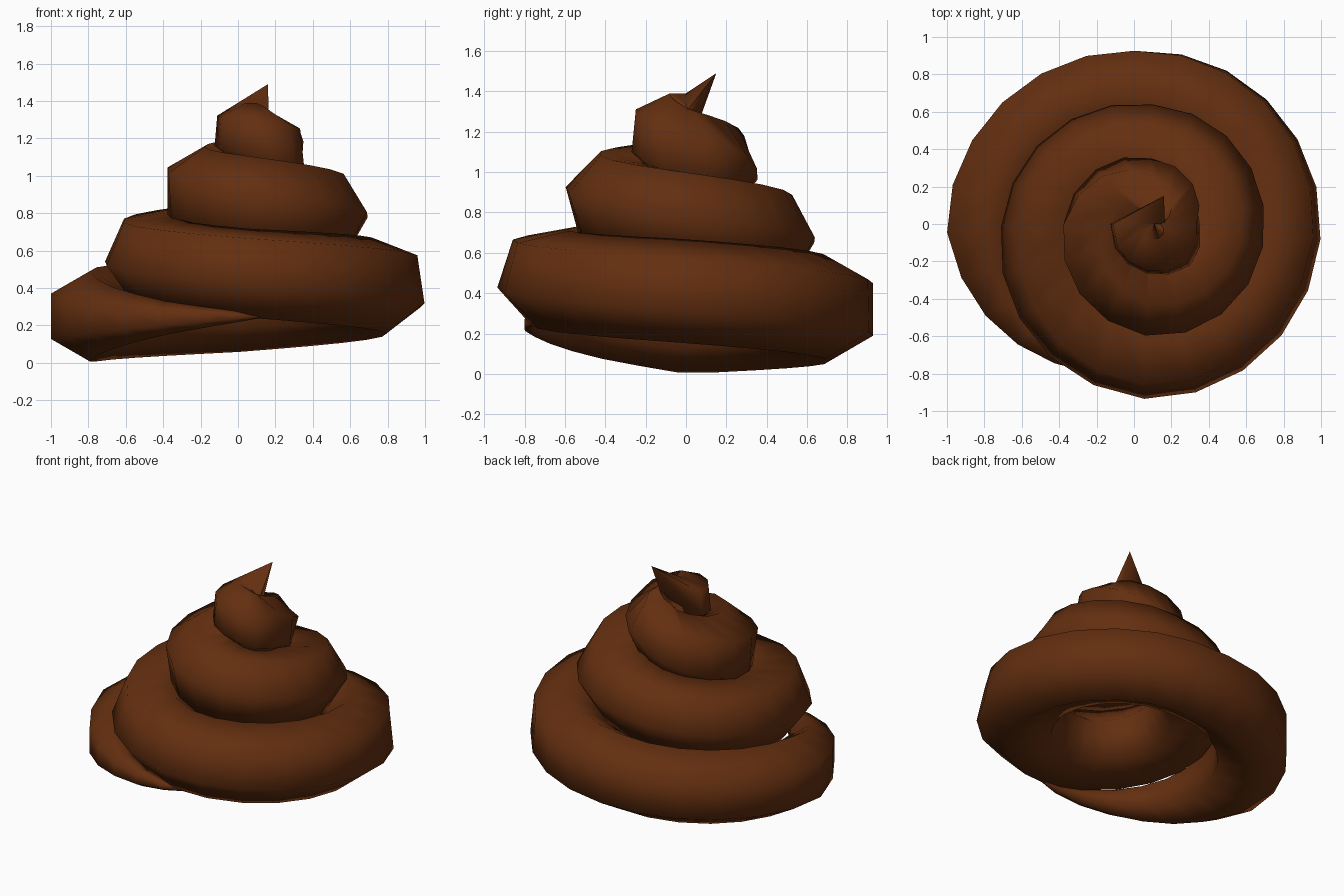
import bpy
import bmesh
from math import radians, cos, sin
from mathutils import Vector

cube = bpy.data.objects.get("Cube")
if cube:
    bpy.data.objects.remove(cube, do_unlink=True)

# Clockwise spiral stations:
# angle, axis x, spiral radius, height, strand radius, twist, inward stretch
STATIONS = [
    (78, 0, .77, .25, .004, 0, 1), (120, 0, .78, .24, .09, 0, 1),
    (150, 0, .79, .24, .17, 0, 1), (180, 0, .79, .25, .25, 0, 1),
    (270, .03, .7, .32, .26, 0, 1), (360, .02, .74, .41, .26, 8, 1.05),
    (450, .05, .69, .48, .25, 18, 1.35), (540, .05, .51, .57, .25, 24, 1.35),
    (630, .07, .4, .68, .24, 28, 1.35), (720, .08, .38, .79, .24, 30, 1.35),
    (810, .1, .36, .86, .25, 44, 1.3), (900, .1, .26, .92, .25, 60, 1.3),
    (990, .1, .13, 1.04, .22, 85, 1.1), (1080, .1, .06, 1.11, .21, 125, 1),
    (1125, .11, .1, 1.14, .21, 128, 1), (1170, .11, .1, 1.2, .19, 125, 1),
    (1260, .1, .08, 1.23, .16, 125, 1),
]
SIDES = 6
TIP = Vector((.16, .15, 1.49))


def station(a):
    """Blend the two stations on either side of an angle."""
    for p, q in zip(STATIONS, STATIONS[1:]):
        if a <= q[0]:
            t = (a - p[0]) / (q[0] - p[0])
            return [u + (v - u) * t for u, v in zip(p[1:], q[1:])]


def ring(bm, a):
    """Six-sided section standing in the radial plane."""
    axis_x, radius, z, size, twist, stretch = station(a)
    out = Vector((cos(radians(a)), -sin(radians(a)), 0))
    centre = Vector((axis_x, 0, z)) + out * radius
    verts = []
    for i in range(SIDES):
        b = radians(twist - 90 + 360 / SIDES * i)
        across = size * cos(b) * (stretch if cos(b) < 0 else 1)
        verts.append(bm.verts.new(centre + out * across + Vector((0, 0, size * sin(b)))))
    return verts


# Ring angles, spaced wider towards the top
angles, a, last = [], STATIONS[0][0], STATIONS[-1][0]
while a < last - 10:
    angles.append(a)
    a += 13 + a * .01
angles.append(last)

# Sweep the strand, closing the tail and drawing the top to a point
bm = bmesh.new()
rings = [ring(bm, a) for a in angles]
for r, s in zip(rings, rings[1:]):
    for i in range(SIDES):
        j = (i + 1) % SIDES
        bm.faces.new((r[i], r[j], s[j], s[i]))
bm.faces.new(rings[0][::-1])
apex = bm.verts.new(TIP)
for i in range(SIDES):
    bm.faces.new((rings[-1][i], rings[-1][(i + 1) % SIDES], apex))
bmesh.ops.recalc_face_normals(bm, faces=bm.faces)
mesh = bpy.data.meshes.new("swirl")
bm.to_mesh(mesh)
bm.free()

# Brown colour
brown = bpy.data.materials.new("brown")
brown.use_nodes = True
colour = (.125, .028, .005, 1)
brown.diffuse_color = colour
bsdf = next(n for n in brown.node_tree.nodes if n.type == 'BSDF_PRINCIPLED')
bsdf.inputs["Base Color"].default_value = colour
mesh.materials.append(brown)

swirl = bpy.data.objects.new("swirl", mesh)
bpy.context.collection.objects.link(swirl)
bpy.ops.object.select_all(action='DESELECT')
swirl.select_set(True)
bpy.context.view_layer.objects.active = swirl
bpy.ops.object.shade_smooth_by_angle(angle=radians(75))
